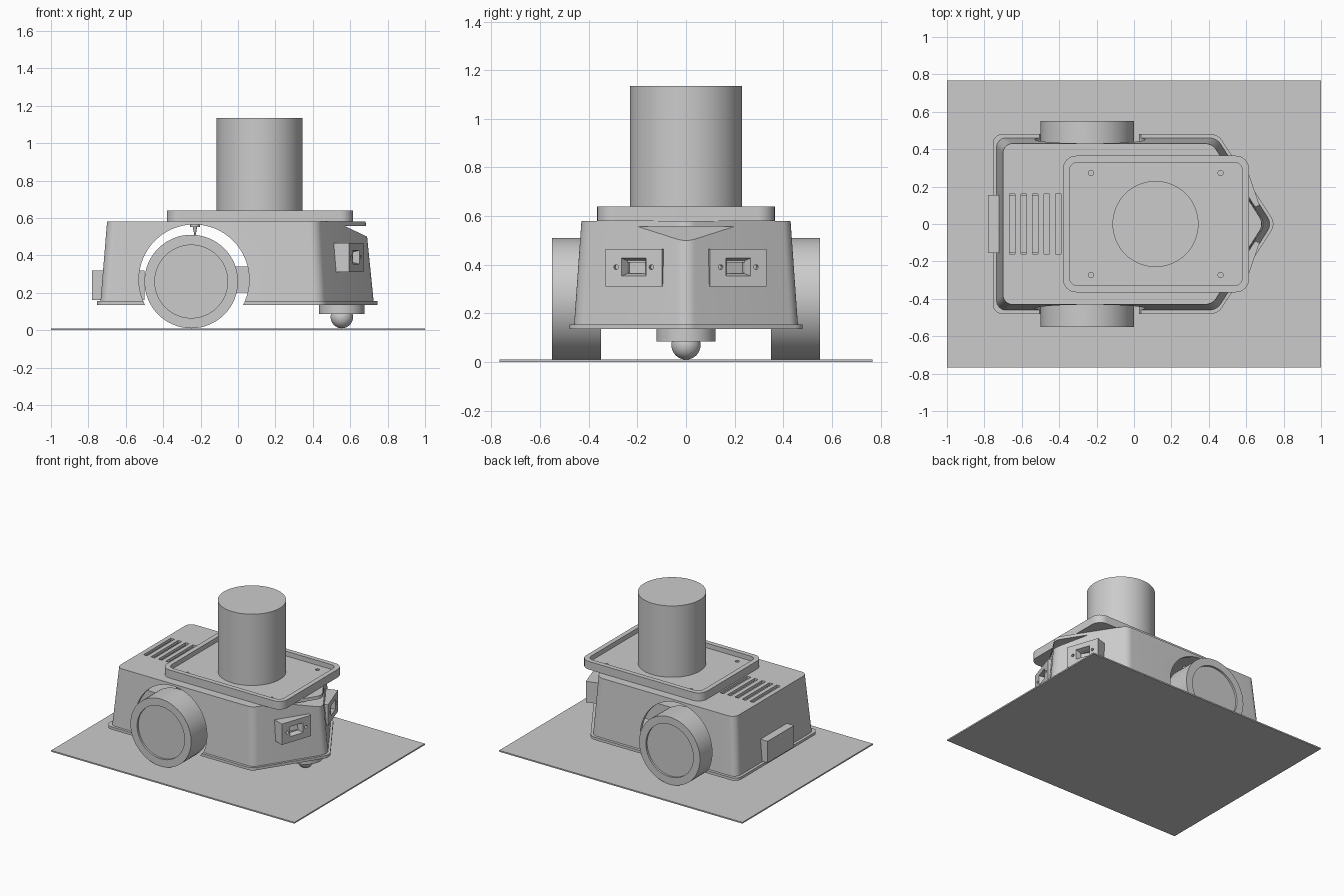
import bpy, bmesh, math
from mathutils import Vector, Matrix

old = bpy.data.objects.get("Cube")
if old:
    bpy.data.objects.remove(old, do_unlink=True)

grey = bpy.data.materials.new("plain grey")
grey.use_nodes = True
colour = (0.6, 0.6, 0.6, 1)
grey.diffuse_color = colour
grey.node_tree.nodes["Principled BSDF"].inputs["Base Color"].default_value = colour


def finish(name, bm):
    bmesh.ops.recalc_face_normals(bm, faces=bm.faces)
    me = bpy.data.meshes.new(name)
    bm.to_mesh(me)
    bm.free()
    me.materials.append(grey)
    ob = bpy.data.objects.new(name, me)
    bpy.context.collection.objects.link(ob)
    return ob


def rounded(corners, steps=8):
    """Round each (x, y, radius) corner of a polygon."""
    out = []
    for i, (x, y, r) in enumerate(corners):
        p = Vector((x, y))
        a = (Vector(corners[i - 1][:2]) - p).normalized()
        b = (Vector(corners[(i + 1) % len(corners)][:2]) - p).normalized()
        half = a.angle(b) / 2
        mid = p + (a + b).normalized() * (r / math.sin(half))
        start = p + a * (r / math.tan(half)) - mid
        end = p + b * (r / math.tan(half)) - mid
        for k in range(steps + 1):
            out.append(mid + start.slerp(end, k / steps).normalized() * r)
    return out


def loft(name, low, high, z0, z1):
    """Solid between two outlines with equal point counts."""
    bm = bmesh.new()
    a = [bm.verts.new((p[0], p[1], z0)) for p in low]
    b = [bm.verts.new((p[0], p[1], z1)) for p in high]
    bm.faces.new(a[::-1])
    bm.faces.new(b)
    for i in range(len(a)):
        j = (i + 1) % len(a)
        bm.faces.new((a[i], a[j], b[j], b[i]))
    return finish(name, bm)


def rect(x0, x1, y, r):
    return rounded([(x0, -y, r), (x1, -y, r), (x1, y, r), (x0, y, r)])


def box(name, x0, x1, y0, y1, z0, z1):
    o = [(x0, y0), (x1, y0), (x1, y1), (x0, y1)]
    return loft(name, o, o, z0, z1)


def cylinder(name, centre, r, depth, axis="Z", r2=None, sides=64):
    bm = bmesh.new()
    bmesh.ops.create_cone(bm, cap_ends=True, segments=sides, radius1=r,
                          radius2=r if r2 is None else r2, depth=depth)
    turn = {"Z": Matrix(), "Y": Matrix.Rotation(math.pi / 2, 4, "X"),
            "X": Matrix.Rotation(math.pi / 2, 4, "Y")}[axis]
    bm.transform(Matrix.Translation(centre) @ turn)
    return finish(name, bm)


def cut(ob, *cutters):
    """Subtract the cutters and drop them."""
    for c in cutters:
        mod = ob.modifiers.new("cut", "BOOLEAN")
        mod.operation = "DIFFERENCE"
        mod.solver = "EXACT"
        mod.object = c
        dg = bpy.context.evaluated_depsgraph_get()
        me = bpy.data.meshes.new_from_object(ob.evaluated_get(dg))
        ob.modifiers.clear()
        ob.data = me
        bpy.data.objects.remove(c, do_unlink=True)


def hull_outline(back, side, tip):
    """Rounded rear corners, slanted cheeks and a blunt nose."""
    shoulder = tip - side / 1.556
    return rounded([(back, -side, 0.05), (shoulder, -side, 0.07), (tip, 0, 0.068),
                    (shoulder, side, 0.07), (back, side, 0.05)])


def arch():
    return cylinder("arch_cutter", (-0.235, 0, 0.27), 0.295, 1.4, "Y")


box("ground_plate", -1, 1, -0.766, 0.766, 0, 0.01)

# Tapered body shell, hollow behind the nose
body = loft("body_shell", hull_outline(-0.735, 0.46, 0.738),
            hull_outline(-0.7, 0.43, 0.695), 0.155, 0.58)
cavity = loft("cavity_cutter", rect(-0.712, 0.4, 0.436, 0.04),
              rect(-0.68, 0.37, 0.41, 0.04), 0.15, 0.56)
bm = bmesh.new()
profile = [(0.57, 0.557), (0.69, 0.5), (0.9, 0.4), (0.9, 0.557)]
ends = [[bm.verts.new((x, y, z)) for x, z in profile] for y in (-0.5, 0.5)]
bm.faces.new(ends[0])
bm.faces.new(ends[1])
for i in range(4):
    j = (i + 1) % 4
    bm.faces.new((ends[0][i], ends[0][j], ends[1][j], ends[1][i]))
notch = finish("notch_cutter", bm)
slots = [box("slot_cutter", -0.665 + i * 0.061, -0.635 + i * 0.061, -0.16, 0.16, 0.5, 0.65)
         for i in range(5)]
cut(body, cavity, arch(), notch, *slots)

# Bottom flange
flange_line = hull_outline(-0.755, 0.48, 0.758)
cut(loft("base_flange", flange_line, flange_line, 0.135, 0.155), arch())

# Rear pack and inner block
box("rear_pack", -0.78, -0.5, -0.155, 0.155, 0.16, 0.32)
box("inner_block", -0.02, 0.36, -0.12, 0.12, 0.2, 0.34)

# Wheels with shallow dished outer faces
for side, label in ((1, "left"), (-1, "right")):
    wheel = cylinder(label + "_wheel", (-0.25, side * 0.45, 0.26), 0.25, 0.2, "Y")
    cut(wheel, cylinder("dish_cutter", (-0.25, side * 0.56, 0.26), 0.195, 0.05, "Y"))
cylinder("axle", (-0.25, 0, 0.26), 0.04, 0.72, "Y", sides=32)

# Front ball caster
cylinder("caster_mount", (0.555, 0, 0.11), 0.122, 0.05)
bm = bmesh.new()
bmesh.ops.create_uvsphere(bm, u_segments=32, v_segments=16, radius=0.06)
bm.transform(Matrix.Translation((0.555, 0, 0.07)))
finish("caster_ball", bm)

# Tray with raised rim, corner holes and screws
outer = rect(-0.38, 0.615, 0.365, 0.07)
inner = rect(-0.345, 0.58, 0.33, 0.045)
tray = loft("tray", outer, outer, 0.58, 0.64)
cut(tray, loft("tray_cutter", inner, inner, 0.605, 0.7))
for x in (-0.23, 0.463):
    for y in (-0.273, 0.273):
        cut(tray, cylinder("hole_cutter", (x, y, 0.61), 0.014, 0.03, sides=24))
        cylinder("screw_boss", (x, y, 0.566), 0.026, 0.028, sides=24)
        cylinder("screw_tip", (x, y, 0.535), 0.003, 0.06, r2=0.014, sides=16)

# Upright drum
cylinder("drum", (0.115, 0, 0.87), 0.23, 0.53)

# Two front sensors, each a block with a funnel window and two screw holes
for side, label in ((1, "left"), (-1, "right")):
    sensor = box(label + "_sensor", -0.09, 0, -0.122, 0.122, 0.31, 0.465)
    bm = bmesh.new()
    bmesh.ops.create_cone(bm, cap_ends=True, segments=4, radius1=0.5, radius2=0.72,
                          depth=1)
    # Square frustum, wide end outward, stretched to the window shape
    bm.transform(Matrix.Translation((-0.015, 0, 0.39))
                 @ Matrix.Diagonal((0.04, 0.11, 0.075, 1))
                 @ Matrix.Rotation(math.pi / 2, 4, "Y")
                 @ Matrix.Rotation(math.pi / 4, 4, "Z"))
    cutters = [finish("window_cutter", bm)]
    cutters.append(box("slit_cutter", -0.07, -0.01, -0.038, 0.038, 0.367, 0.41))
    cutters += [cylinder("hole_cutter", (0, y, 0.39), 0.01, 0.04, "X", sides=20)
                for y in (-0.077, 0.077)]
    cut(sensor, *cutters)
    sensor.data.transform(Matrix.Translation((0.632, side * 0.215, 0))
                          @ Matrix.Rotation(side * 0.33, 4, "Z"))

# Smooth the round surfaces, keep edges crisp
for ob in bpy.context.scene.objects:
    if ob.type == "MESH":
        ob.select_set(True)
        bpy.context.view_layer.objects.active = ob
bpy.ops.object.shade_smooth_by_angle(angle=math.radians(30))
